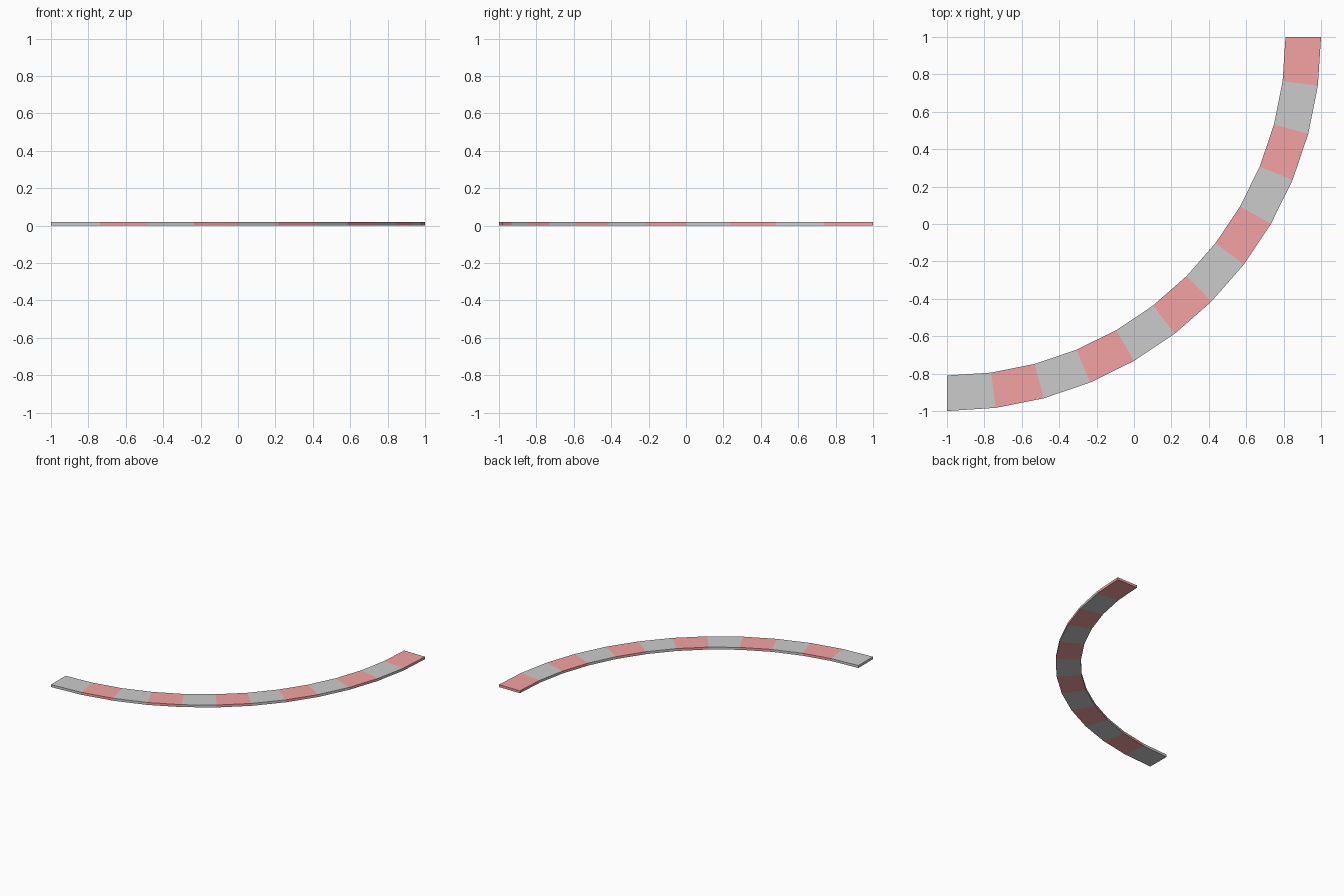
import bpy, bmesh
from math import sin, cos, radians

if "Cube" in bpy.data.objects:
    bpy.data.objects.remove(bpy.data.objects["Cube"])

OUTER, INNER, HEIGHT = 2.0, 1.81, 0.02
SEGMENTS = 12
STEP = radians(90 / SEGMENTS)

red = bpy.data.materials.new("red_paint")
red.diffuse_color = (0.9, 0.36, 0.36, 1)
red.use_nodes = True
red.node_tree.nodes["Principled BSDF"].inputs["Base Color"].default_value = red.diffuse_color


def arc_point(radius, angle, z):
    # Quarter arc centred on the (-1, 1) corner
    return (-1 + radius * sin(angle), 1 - radius * cos(angle), z)


def curb_strip(name, indices, material=None):
    bm = bmesh.new()
    for i in indices:
        a, b = i * STEP, (i + 1) * STEP
        corners = [(OUTER, a), (OUTER, b), (INNER, b), (INNER, a)]
        low = [bm.verts.new(arc_point(r, t, 0)) for r, t in corners]
        top = [bm.verts.new(arc_point(r, t, HEIGHT)) for r, t in corners]
        bm.faces.new(low[::-1])
        bm.faces.new(top)
        # Outer and inner walls, plus end caps only at the ends of the arc
        sides = [0, 2]
        if i == 0:
            sides.append(3)
        if i == SEGMENTS - 1:
            sides.append(1)
        for k in sides:
            n = (k + 1) % 4
            bm.faces.new((low[k], low[n], top[n], top[k]))
    mesh = bpy.data.meshes.new(name)
    bm.to_mesh(mesh)
    bm.free()
    if material:
        mesh.materials.append(material)
    obj = bpy.data.objects.new(name, mesh)
    bpy.context.collection.objects.link(obj)


# Alternating painted blocks of the curved curb
curb_strip("grey_curb_blocks", range(0, SEGMENTS, 2))
curb_strip("red_curb_blocks", range(1, SEGMENTS, 2), red)
